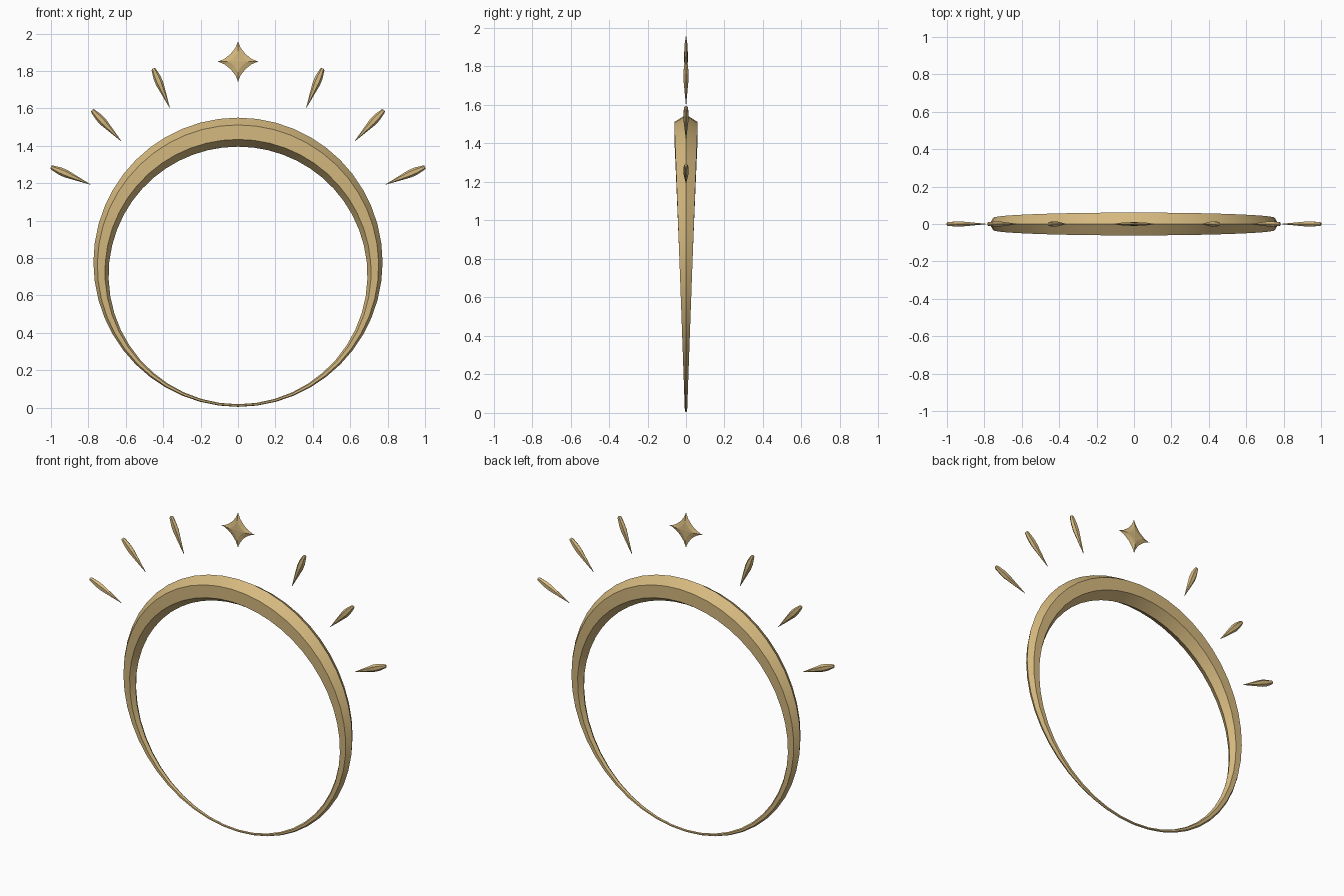
import bpy, math
from math import sin, cos, pi

if "Cube" in bpy.data.objects:
    bpy.data.objects.remove(bpy.data.objects["Cube"])

gold = bpy.data.materials.new("pale gold")
gold.diffuse_color = (0.66, 0.48, 0.21, 1)
gold.use_nodes = True
gold.node_tree.nodes["Principled BSDF"].inputs["Base Color"].default_value = gold.diffuse_color


def make(name, verts, faces, smooth=False):
    me = bpy.data.meshes.new(name)
    me.from_pydata(verts, [], faces)
    me.materials.append(gold)
    ob = bpy.data.objects.new(name, me)
    bpy.context.collection.objects.link(ob)
    bpy.context.view_layer.objects.active = ob
    ob.select_set(True)
    bpy.ops.object.mode_set(mode='EDIT')
    bpy.ops.mesh.select_all(action='SELECT')
    bpy.ops.mesh.normals_make_consistent(inside=False)
    bpy.ops.object.mode_set(mode='OBJECT')
    if smooth:
        bpy.ops.object.shade_smooth_by_angle(angle=math.radians(25))
    ob.select_set(False)
    return ob


def strips(rings, n, closed):
    """Quads joining consecutive rings of n points."""
    last = rings if closed else rings - 1
    return [(i * n + j, i * n + (j + 1) % n,
             (i + 1) % rings * n + (j + 1) % n, (i + 1) % rings * n + j)
            for i in range(last) for j in range(n)]


# Ring: hexagonal section that thins from the top down to the bottom
SEG, R, CZ = 48, 0.773, 0.777
verts = []
for i in range(SEG):
    a = 2 * pi * i / SEG
    t = (1 + cos(a)) / 2                      # 1 at top, 0 at bottom
    h, w = 0.007 + 0.0705 * t, 0.006 + 0.055 * t
    for k in range(6):
        b = pi * k / 3
        r = R - h + h * cos(b)
        verts.append((r * sin(a), w * sin(b) / sin(pi / 3), CZ + r * cos(a)))
make("tapered_ring", verts, strips(SEG, 6, True), True)


# Rays: flattened hexagonal spikes, sharp inside and blunt outside
def ray(name, x0, z0, x1, z1):
    dx, dz = x1 - x0, z1 - z0
    L = math.hypot(dx, dz)
    nx, nz = -dz / L, dx / L
    vs = []
    for t, w, d in ((0, .001, .001), (.62, .021, .013), (.78, .020, .013), (.97, .012, .010), (1, .008, .006)):
        for k in range(6):
            b = pi * k / 3
            s = w * cos(b)
            vs.append((x0 + dx * t + nx * s, d * sin(b) / sin(pi / 3), z0 + dz * t + nz * s))
    fs = strips(5, 6, False) + [tuple(range(6)), tuple(range(24, 30))]
    make(name, vs, fs)


for side, s in (("right", 1), ("left", -1)):
    for n, (x0, z0, x1, z1) in (("upper", (.365, 1.603, .453, 1.813)),
                                ("middle", (.625, 1.425, .780, 1.590)),
                                ("lower", (.790, 1.193, 1.0, 1.286))):
        ray(f"{n}_ray_{side}", s * x0, z0, s * x1, z1)

# Star: four points with concave arc sides and bevelled faces
SZ, SR, STEPS = 1.85, 0.113, 6
outline = []
for q in range(4):
    a = q * pi / 2
    for i in range(STEPS):
        u = i / STEPS
        p = 1.5
        x, z = (cos(u * pi / 2)), (sin(u * pi / 2))
        x, z = x ** (2 * p) , z ** (2 * p)
        # soften the astroid-like curve toward a straight diamond
        outline.append((SR * (x * cos(a) - z * sin(a)), SR * (x * sin(a) + z * cos(a))))
n = len(outline)
verts = []
for sc, y in ((0.55, -.008), (1, 0), (0.55, .008)):
    verts += [(x * sc, y, SZ + z * sc) for x, z in outline]
verts += [(0, -.010, SZ), (0, .010, SZ)]
faces = strips(3, n, False)
for j in range(n):
    faces += [(j, (j + 1) % n, 3 * n), (2 * n + j, 2 * n + (j + 1) % n, 3 * n + 1)]
make("four_point_star", verts, faces)
